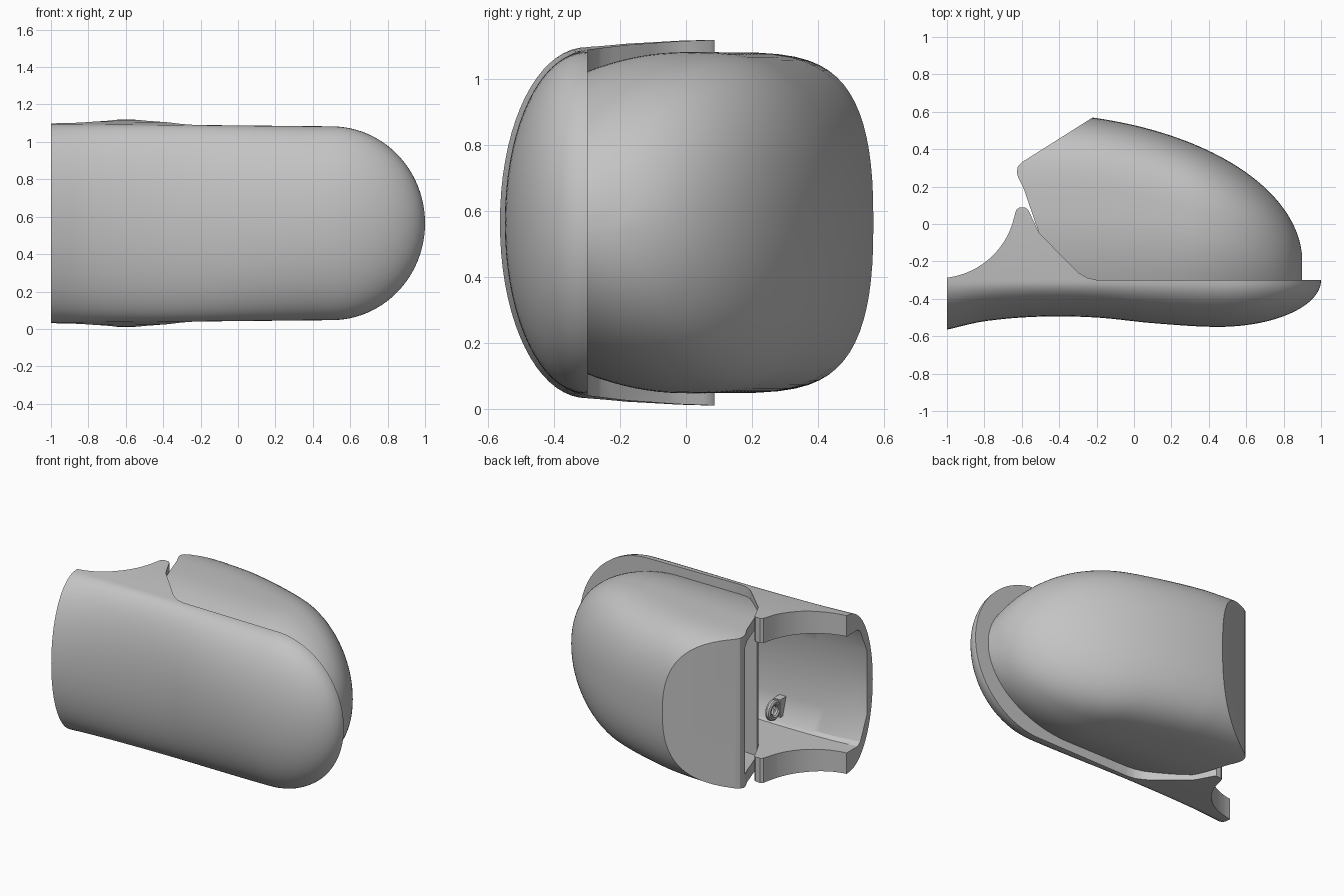
import bpy, bmesh, math
from math import sin, cos, pi, sqrt

cube = bpy.data.objects.get("Cube")
if cube:
    bpy.data.objects.remove(cube, do_unlink=True)

MID = 0.565   # height of the symmetry plane
SEAM = -0.3   # depth where the two housings meet

grey = bpy.data.materials.new("plain grey")
grey.use_nodes = True
grey.diffuse_color = (0.55, 0.55, 0.55, 1)
grey.node_tree.nodes["Principled BSDF"].inputs["Base Color"].default_value = (0.55, 0.55, 0.55, 1)


def make(name, bm):
    bmesh.ops.recalc_face_normals(bm, faces=bm.faces)
    mesh = bpy.data.meshes.new(name)
    bm.to_mesh(mesh)
    bm.free()
    mesh.materials.append(grey)
    ob = bpy.data.objects.new(name, mesh)
    bpy.context.collection.objects.link(ob)
    return ob


def loft(name, x0, x1, section, steps=56):
    """Skin closed (y, z) sections along x, packed closer towards x1."""
    bm = bmesh.new()
    rings = []
    for i in range(steps + 1):
        x = x0 + (x1 - x0) * sin(pi / 2 * i / steps)
        rings.append([bm.verts.new((x, y, MID + z)) for y, z in section(x)])
    n = len(rings[0])
    for a, b in zip(rings, rings[1:]):
        for k in range(n):
            bm.faces.new((a[k], a[(k + 1) % n], b[(k + 1) % n], b[k]))
    bm.faces.new(rings[0])
    bm.faces.new(rings[-1])
    return make(name, bm)


def prism(name, plan):
    """Extrude a plan outline over the full height."""
    bm = bmesh.new()
    face = bm.faces.new([bm.verts.new((x, y, -0.3)) for x, y in plan])
    out = bmesh.ops.extrude_face_region(bm, geom=[face])
    for v in out["geom"]:
        if isinstance(v, bmesh.types.BMVert):
            v.co.z = 1.5
    return make(name, bm)


def boolean(ob, tool, operation):
    mod = ob.modifiers.new("cut", 'BOOLEAN')
    mod.operation, mod.solver, mod.object = operation, 'EXACT', tool
    bpy.context.view_layer.objects.active = ob
    bpy.ops.object.modifier_apply(modifier=mod.name)
    bpy.data.objects.remove(tool, do_unlink=True)


def smooth(ob):
    bpy.ops.object.select_all(action='DESELECT')
    ob.select_set(True)
    bpy.context.view_layer.objects.active = ob
    bpy.ops.object.shade_smooth_by_angle(angle=math.radians(30))


def half_oval(p, q, count=36):
    """Unit half oval: (bulge, height) pairs with bulge^p + height^q = 1."""
    for i in range(count + 1):
        t = pi * i / count
        c = cos(t)
        yield max(sin(t), 0) ** (2 / p), math.copysign(abs(c) ** (2 / q), c)


def fall(x, start, end):
    """Quarter ellipse drop from 1 to 0 between start and end."""
    u = min(max((x - start) / (end - start), 0), 1)
    return sqrt(1 - u * u)


# Front housing: waisted towards the open end, rounded at the other
WAIST = [(-1, 0.265), (-0.8, 0.22), (-0.5, 0.195), (-0.2, 0.2), (0.1, 0.23), (0.45, 0.25)]


def depth(x):
    if x >= 0.45:
        return 0.25 * fall(x, 0.45, 1)
    x = max(x, -1)
    slope = lambda k: ((WAIST[min(k + 1, 5)][1] - WAIST[max(k - 1, 0)][1])
                       / (WAIST[min(k + 1, 5)][0] - WAIST[max(k - 1, 0)][0])) if k < 5 else 0
    for k in range(5):
        (xa, a), (xb, b) = WAIST[k], WAIST[k + 1]
        if x <= xb:
            w = xb - xa
            u = (x - xa) / w
            return ((1 + 2 * u) * (1 - u) ** 2 * a + u * u * (3 - 2 * u) * b
                    + w * u * (1 - u) * ((1 - u) * slope(k) - u * slope(k + 1)))


def height(x):
    return (0.523 - 0.01 * min(max(x, -1), 0.5)) * fall(x, 0.5, 1)


def front_outer(x):
    a, b = depth(x), height(x)
    ear = [(0.2, b + 0.03), (-0.02, b + 0.023), (-0.18, b + 0.013)]
    return (ear + [(SEAM - a * s, b * c) for s, c in half_oval(2.05, 2.05)]
            + [(y, -z) for y, z in reversed(ear)])


def front_inner(x):
    a = depth(x) - 0.06
    b = min(height(x) - 0.14, height(x + 0.12) - 0.1)
    top = [(0.3, b), (SEAM - 0.5 * a, b), (SEAM - 0.65 * a, 0.95 * b), (SEAM - a, 0.55 * b)]
    return top + [(y, -z) for y, z in reversed(top)]


front = loft("front_housing", -1, 0.9995, front_outer)
arc = [(-1.05 + 0.42 * cos(t), 0.13 + 0.42 * sin(t))
       for t in (math.radians(-12 - 85 * i / 16) for i in range(17))]
edge = [(-1.1, -0.7), (1.1, -0.7), (1.1, -0.299), (-0.2, -0.299), (-0.25, -0.288), (-0.3, -0.258),
        (-0.505, -0.05), (-0.53, 0.0), (-0.565, 0.075), (-0.58, 0.087), (-0.615, 0.087),
        (-0.63, 0.075)]
boolean(front, prism("front_outline", edge + arc + [(-1.1, -0.29)]), 'INTERSECT')
boolean(front, loft("front_cavity", -1.1, 0.85, front_inner), 'DIFFERENCE')
smooth(front)


# Rear housing: domed shell with a slanted flat and an open side
def rear_section(inset, start, tip):
    def section(x):
        h = (0.518 - inset) * fall(x, 0.27, tip)
        yb = -0.2 + 0.8 * fall(x, -0.6, 0.9) - inset - 0.005
        yc = SEAM + 0.4 * (yb - SEAM)
        blend = min(max(x + 0.2, 0), 1)
        side = []
        for i in range(8):
            u = 1 - i / 8
            side.append((yc + (start - yc) * u, h * (1 - 0.12 * u * u)))
        back = [(yc + (yb - yc) * s, h * c) for s, c in half_oval(4 - 1.8 * blend, 2.5 - 0.4 * blend)]
        return side + back + [(y, -z) for y, z in reversed(side)]
    return section


rear = loft("rear_housing", -0.75, 0.8995, rear_section(0, -0.31, 0.9))
outline = [(-0.2, -0.35), (-0.2, -0.3), (-0.25, -0.29), (-0.3, -0.26), (-0.505, -0.053),
           (-0.525, 0.0), (-0.59, 0.19), (-0.62, 0.25), (-0.627, 0.28), (-0.62, 0.31),
           (-0.6, 0.33), (-0.22, 0.57), (0.1, 0.772), (1, 0.772), (1, -0.35)]
boolean(rear, prism("rear_outline", outline), 'INTERSECT')
cavity = loft("rear_cavity", -0.85, 0.8, rear_section(0.08, -0.4, 0.81))
opening = [(0.9, -0.5), (-0.1, -0.5), (-0.1, -0.28), (-0.42, -0.02), (-0.9, 0),
           (-0.9, 0.18), (-0.52, 0.29), (-0.18, 0.5), (0.9, 0.8)]
boolean(cavity, prism("cavity_outline", opening), 'INTERSECT')
boolean(rear, cavity, 'DIFFERENCE')
smooth(rear)

# Ringed lug on a bracket inside the front wall
bm = bmesh.new()
bmesh.ops.create_cube(bm, size=1)
for v in bm.verts:
    v.co = (v.co.x * 0.05 - 0.42, v.co.y * 0.08 - 0.41, v.co.z * 0.12 + 0.29)
make("lug_bracket", bm)
bpy.ops.mesh.primitive_torus_add(major_segments=24, minor_segments=10, major_radius=0.05,
                                 minor_radius=0.02, location=(-0.42, -0.33, 0.29),
                                 rotation=(0, pi / 2, 0))
ring = bpy.context.object
ring.name = "lug_ring"
ring.data.materials.append(grey)
smooth(ring)
